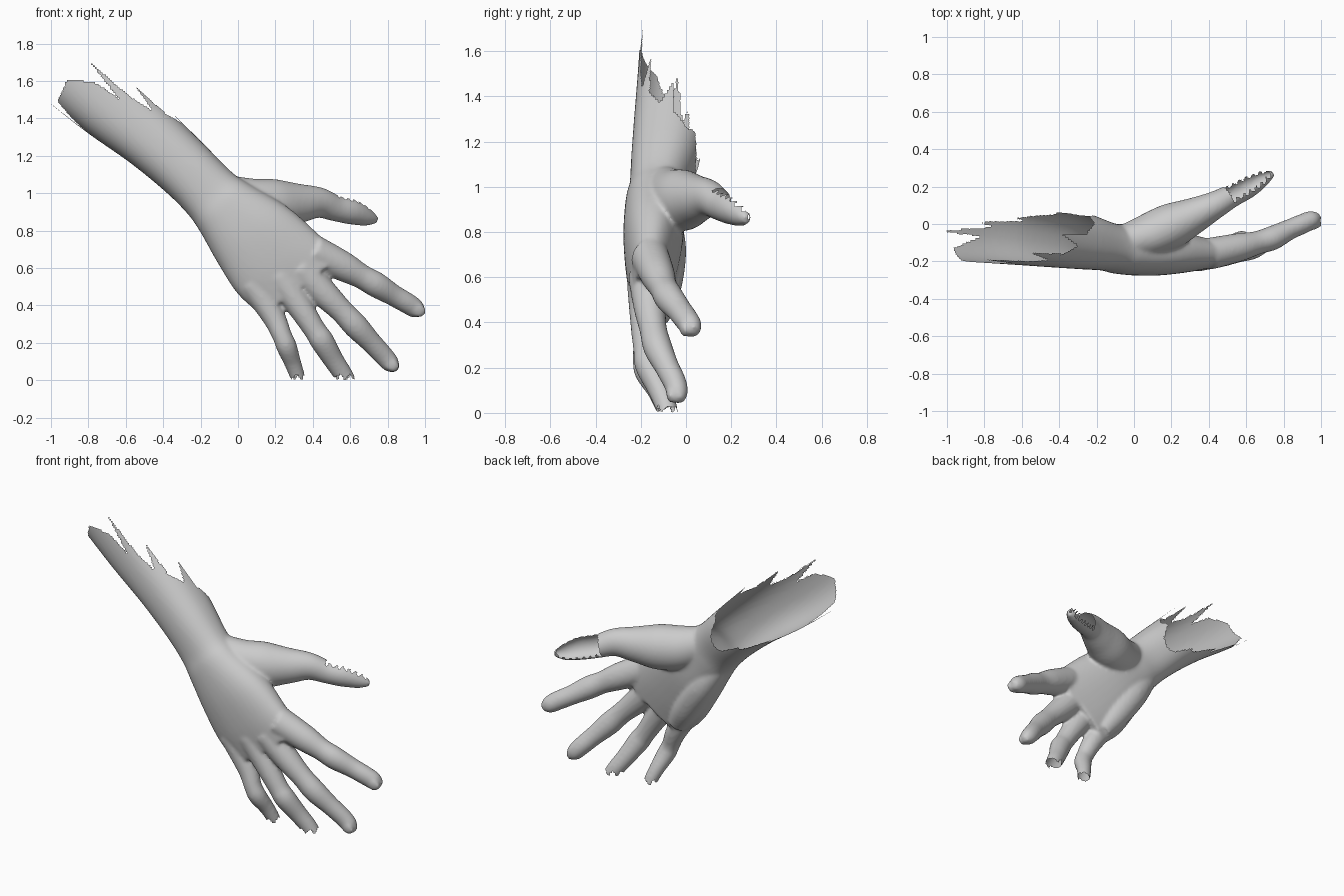
import bpy, bmesh, math
from mathutils import Vector, Matrix

if "Cube" in bpy.data.objects:
    bpy.data.objects.remove(bpy.data.objects["Cube"])

bm = bmesh.new()


def spline(rows, n=5):
    """Catmull-Rom through rows of numbers."""
    out = []
    for i in range(len(rows) - 1):
        quad = [rows[max(i - 1, 0)], rows[i], rows[i + 1], rows[min(i + 2, len(rows) - 1)]]
        for k in range(n):
            t = k / n
            out.append([0.5 * (2 * b + (c - a) * t + (2 * a - 5 * b + 4 * c - d) * t * t
                               + (3 * b - a - 3 * c + d) * t ** 3) for a, b, c, d in zip(*quad)])
    return out + [list(rows[-1])]


def loft(stations, power=1.0, sides=28):
    """Closed skin over rings given as (centre, half width, half depth)."""
    rings = []
    for c, u, v in stations:
        ring = []
        for k in range(sides):
            a = 2 * math.pi * k / sides
            ca, sa = math.cos(a), math.sin(a)
            ring.append(bm.verts.new(c + u * math.copysign(abs(ca) ** power, ca)
                                     + v * math.copysign(abs(sa) ** power, sa)))
        rings.append(ring)
    for r0, r1 in zip(rings, rings[1:]):
        for k in range(sides):
            j = (k + 1) % sides
            bm.faces.new((r0[k], r0[j], r1[j], r1[k]))
    bm.faces.new(rings[0][::-1])
    bm.faces.new(rings[-1])


def frame(t):
    t = t.normalized()
    v = Vector((0, 1, 0))
    v = (v - t * t.dot(v)).normalized()
    return t.cross(v), v, t


def digit(points, flat=0.95):
    """Tapered tube along (x, y, z, radius) points."""
    rows = spline(points)
    pos = [Vector(r[:3]) for r in rows]
    stations = []
    for i, r in enumerate(rows):
        u, v, _ = frame(pos[min(i + 1, len(pos) - 1)] - pos[max(i - 1, 0)])
        stations.append((pos[i], u * r[3], v * r[3] * flat))
    loft(stations)


def nail(points):
    """Slightly raised plate on the back of a fingertip."""
    u, v, t = frame(Vector(points[-1][:3]) - Vector(points[-3][:3]))
    r = points[-2][3]
    rot = Matrix((u, v, t)).transposed().to_4x4()
    place = Matrix.Translation(Vector(points[-2][:3]) - v * r * 0.8)
    bmesh.ops.create_uvsphere(bm, u_segments=20, v_segments=12, radius=1,
                              matrix=place @ rot @ Matrix.Diagonal((r * .72, .015, r * .85, 1)))


# forearm, wrist and palm: little-finger edge (x, z), thumb edge (x, z), y centre, half depth
arm = [(-1.07, 1.53, -.77, 1.86, .00, .20),
       (-.815, 1.33, -.547, 1.626, -.03, .185),
       (-.58, 1.165, -.345, 1.424, -.06, .17),
       (-.39, 1.01, -.17, 1.25, -.09, .152),
       (-.27, .89, -.03, 1.11, -.12, .13),
       (-.20, .79, .06, 1.05, -.135, .133),
       (-.11, .63, .26, .93, -.145, .132),
       (.00, .46, .42, .79, -.155, .108),
       (.13, .345, .55, .66, -.16, .075)]
stations = []
for x0, z0, x1, z1, y, h in spline(arm):
    a, b = Vector((x0, y, z0)), Vector((x1, y, z1))
    stations.append(((a + b) / 2, (b - a) / 2, Vector((0, h, 0))))
loft(stations, 0.88, 40)

# fingers
index = [(.40, -.16, .69, .09), (.56, -.125, .61, .08), (.66, -.10, .555, .066),
         (.74, -.075, .51, .068), (.83, -.03, .455, .058), (.90, 0, .415, .056),
         (.955, .025, .38, .05), (.99, .04, .36, .022)]
middle = [(.33, -.17, .60, .09), (.46, -.16, .465, .075), (.555, -.145, .37, .064),
          (.63, -.125, .29, .067), (.71, -.085, .205, .057), (.775, -.05, .135, .054),
          (.82, -.035, .085, .047), (.85, -.025, .055, .02)]
ring = [(.22, -.18, .56, .085), (.34, -.18, .38, .068), (.41, -.175, .27, .06),
        (.45, -.165, .21, .064), (.51, -.12, .11, .055), (.56, -.09, .035, .051), (.60, -.075, -.03, .045)]
little = [(.08, -.17, .52, .08), (.19, -.175, .34, .062), (.235, -.185, .24, .053),
          (.26, -.175, .18, .055), (.29, -.13, .10, .046), (.315, -.10, .03, .041), (.335, -.08, -.04, .035)]
for f in (index, middle, ring, little):
    digit(f)
nail(index)
nail(middle)

# thumb with its fleshy base, and the pad along the outer palm
digit([(-.06, -.10, 1.0, .10), (.08, -.06, .95, .13), (.20, -.01, .94, .135), (.32, .045, .945, .108),
       (.43, .10, .95, .083), (.52, .15, .92, .07), (.61, .20, .90, .068),
       (.69, .245, .872, .048), (.745, .27, .857, .018)], 0.9)
digit([(-.18, -.09, .89, .06), (-.06, -.08, .73, .085), (.06, -.10, .555, .083), (.15, -.13, .42, .06)])

# fuse the parts into one smooth skin
bmesh.ops.recalc_face_normals(bm, faces=bm.faces)
mesh = bpy.data.meshes.new("hand")
bm.to_mesh(mesh)
bm.free()
hand = bpy.data.objects.new("hand", mesh)
bpy.context.collection.objects.link(hand)
rm = hand.modifiers.new("fuse", 'REMESH')
rm.mode = 'VOXEL'
rm.voxel_size = 0.01
sm = hand.modifiers.new("soften", 'SMOOTH')
sm.factor = 0.5
sm.iterations = 8
skin = bpy.data.meshes.new_from_object(hand.evaluated_get(bpy.context.evaluated_depsgraph_get()))
hand.modifiers.clear()
hand.data = skin

# torn forearm rim: (angle round the arm, distance from the wrist), teeth and notches
RIM = [(-150, .93), (-110, .97), (-82, .86), (-74, .70), (-62, .94), (-58, .66), (-48, .52), (-35, .68),
       (-32, .45), (-14, .36), (2, .49), (8, .30), (30, .22), (45, .23), (65, .13), (90, .11), (108, .14),
       (120, .28), (128, .28), (150, .50), (153, .44), (166, .73), (170, .62), (184, .97), (187, .72), (210, .93)]


def rim(phi):
    phi = (phi + 150) % 360 - 150
    for (p0, a0), (p1, a1) in zip(RIM, RIM[1:]):
        if phi <= p1:
            return a0 + (a1 - a0) * (phi - p0) / (p1 - p0)
    return RIM[-1][1]


WRIST = Vector((-.15, -.10, 1.0))
ALONG = Vector((-.74, .08, .67))
ACROSS = Vector((.67, 0, .74))
TIP0, TIP_DIR = Vector((.52, .15, .92)), Vector((.22, .12, -.063)).normalized()
PAD = Vector((-.35, .70, .62))


def torn(p):
    d = p - WRIST
    a = -.74 * d.x + .67 * d.z
    if a > 0.05 and p.x < 0:
        q = d - ALONG * a
        return a > rim(math.degrees(math.atan2(q.y, q.dot(ACROSS))))
    # open ends of the ring and little fingers
    if p.x < .66 and p.z < .018 + .014 * math.sin(p.x * 110 + p.y * 60):
        return True
    # missing pad of the thumb tip
    q = p - TIP0
    s = q.dot(TIP_DIR)
    jag = .012 * math.sin(s * 160)
    return p.y > .08 and p.z > .75 and s > -.01 + jag and (q - TIP_DIR * s).dot(PAD) > .015 + jag


bm = bmesh.new()
bm.from_mesh(skin)
bmesh.ops.delete(bm, geom=[f for f in bm.faces if torn(f.calc_center_median())], context='FACES')
for f in bm.faces:
    f.smooth = True
bm.to_mesh(skin)
bm.free()
skin.name = "hand"
